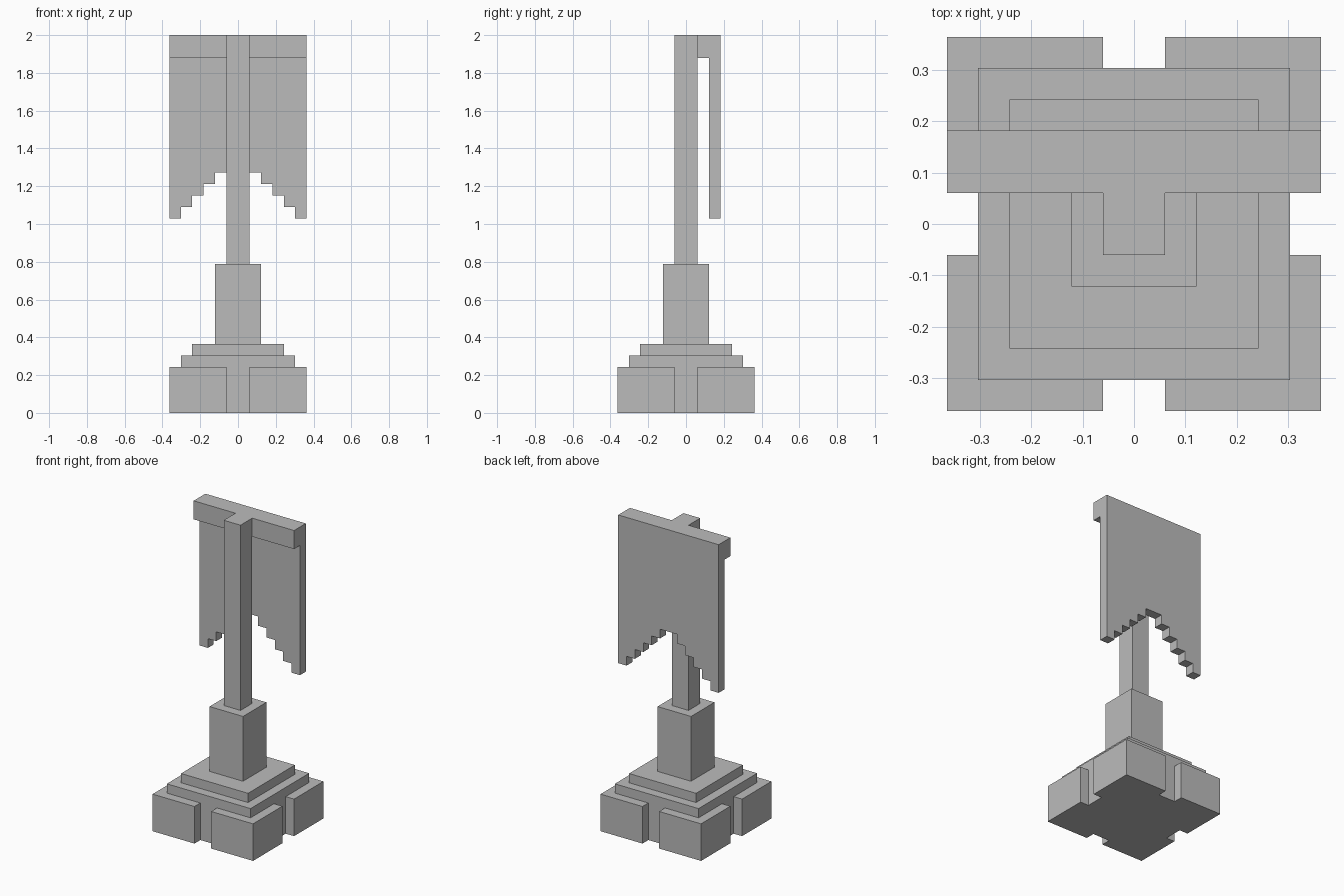
import bpy
import bmesh
from mathutils import Vector

cube = bpy.data.objects.get("Cube")
if cube:
    bpy.data.objects.remove(cube, do_unlink=True)

U = 2 / 33  # one block unit; the model is 33 blocks tall

stone = bpy.data.materials.new("plain grey")
stone.use_nodes = True
grey = (0.5, 0.5, 0.5, 1)
stone.diffuse_color = grey
stone.node_tree.nodes["Principled BSDF"].inputs["Base Color"].default_value = grey


def prism(name, outline, push):
    """Extrude a closed outline (in block units) along the vector push."""
    bm = bmesh.new()
    face = bm.faces.new([bm.verts.new(Vector(p) * U) for p in outline])
    result = bmesh.ops.extrude_face_region(bm, geom=[face], use_keep_orig=True)
    moved = [g for g in result["geom"] if isinstance(g, bmesh.types.BMVert)]
    bmesh.ops.translate(bm, verts=moved, vec=Vector(push) * U)
    bmesh.ops.recalc_face_normals(bm, faces=bm.faces)
    mesh = bpy.data.meshes.new(name)
    bm.to_mesh(mesh)
    bm.free()
    mesh.materials.append(stone)
    obj = bpy.data.objects.new(name, mesh)
    bpy.context.collection.objects.link(obj)
    return obj


def box(name, x, y0, y1, z0, z1):
    """Box centred on x, with half width x."""
    outline = [(-x, y0, z0), (x, y0, z0), (x, y1, z0), (-x, y1, z0)]
    return prism(name, outline, (0, 0, z1 - z0))


# Square base with a notch in the middle of each side
corner = [(1, 5), (1, 6), (6, 6), (6, 1), (5, 1)]
plan = []
for turn in range(4):
    plan += [(x, y, 0) for x, y in corner]
    corner = [(y, -x) for x, y in corner]
prism("notched_base", plan, (0, 0, 4))

# Stepped plinth, pedestal and pole
box("lower_step", 5, -5, 5, 4, 5)
box("upper_step", 4, -4, 4, 5, 6)
box("pedestal", 2, -2, 2, 6, 13)
box("pole", 1, -1, 1, 13, 33)

# Crossbar behind the pole
box("crossbar", 6, 1, 2, 31, 33)

# Banner with a stepped lower edge rising to the middle
half = [(6, 33)]
for step in range(5):
    half += [(6 - step, 17 + step), (5 - step, 17 + step)]
half.append((1, 22))
outline = half + [(-x, z) for x, z in reversed(half)]
prism("banner", [(x, 2, z) for x, z in outline], (0, 1, 0))
